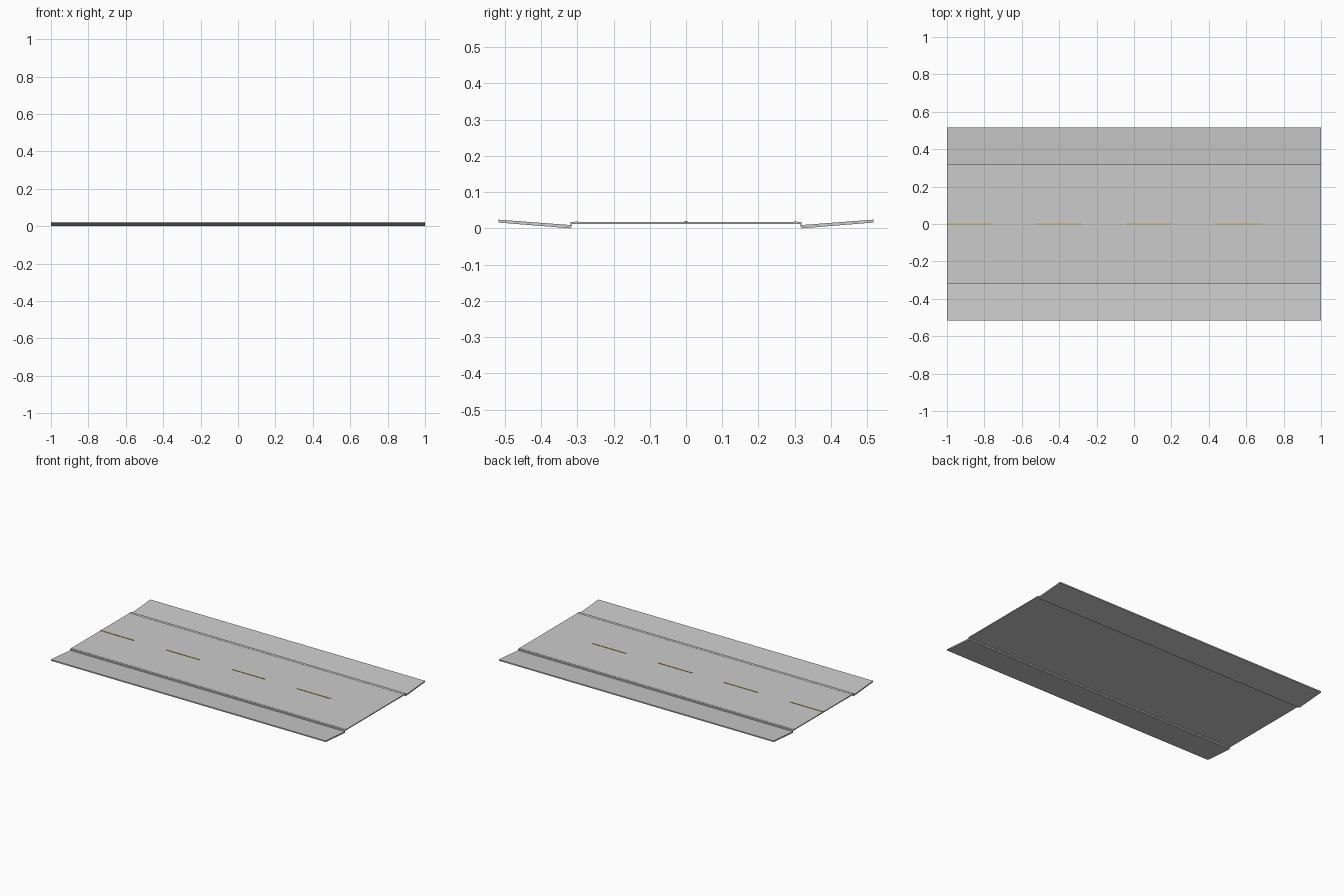
import bpy

cube = bpy.data.objects.get("Cube")
if cube:
    bpy.data.objects.remove(cube, do_unlink=True)


def make_material(name, rgb):
    mat = bpy.data.materials.new(name)
    mat.use_nodes = True
    color = (*rgb, 1.0)
    mat.diffuse_color = color
    mat.node_tree.nodes["Principled BSDF"].inputs["Base Color"].default_value = color
    return mat


def extrude_profile(name, profile, x0, x1, mat):
    """Sweep a closed (y, z) profile along x."""
    n = len(profile)
    verts = [(x, y, z) for x in (x0, x1) for y, z in profile]
    faces = [(i, (i + 1) % n, n + (i + 1) % n, n + i) for i in range(n)]
    faces += [tuple(reversed(range(n))), tuple(range(n, 2 * n))]
    mesh = bpy.data.meshes.new(name)
    mesh.from_pydata(verts, [], faces)
    mesh.materials.append(mat)
    obj = bpy.data.objects.new(name, mesh)
    bpy.context.collection.objects.link(obj)
    return obj


def strip(name, y, width, z0, z1, x0, x1, mat):
    a, b = y - width / 2, y + width / 2
    return extrude_profile(name, [(a, z0), (b, z0), (b, z1), (a, z1)], x0, x1, mat)


concrete = make_material("pale grey", (0.6, 0.6, 0.6))
yellow = make_material("lane yellow", (0.6, 0.4, 0.04))

# Roadway slab
HALF = 0.318
ROAD_TOP = 0.018
strip("roadway", 0, 2 * HALF, 0.012, ROAD_TOP, -1, 1, concrete)

# Sloping side slabs and the thin edge lines beside them
for side, label in ((-1, "front"), (1, "back")):
    slope = [(HALF, 0), (0.517, 0.016), (0.517, 0.024), (HALF, 0.009)]
    profile = [(side * y, z) for y, z in slope]
    if side < 0:
        profile.reverse()
    extrude_profile(label + "_side_slab", profile, -1, 1, concrete)
    strip(label + "_edge_line", side * 0.302, 0.008, ROAD_TOP - 0.001,
          ROAD_TOP + 0.001, -1, 1, concrete)
    strip(label + "_slab_edge", side * (HALF - 0.001), 0.002, 0.004, 0.013, -1, 1, concrete)

# Dashed centre line
for i in range(4):
    start = -1 + i * 0.478
    strip(f"centre_dash_{i + 1}", 0, 0.008, ROAD_TOP - 0.001, ROAD_TOP + 0.002,
          start, start + 0.242, yellow)
